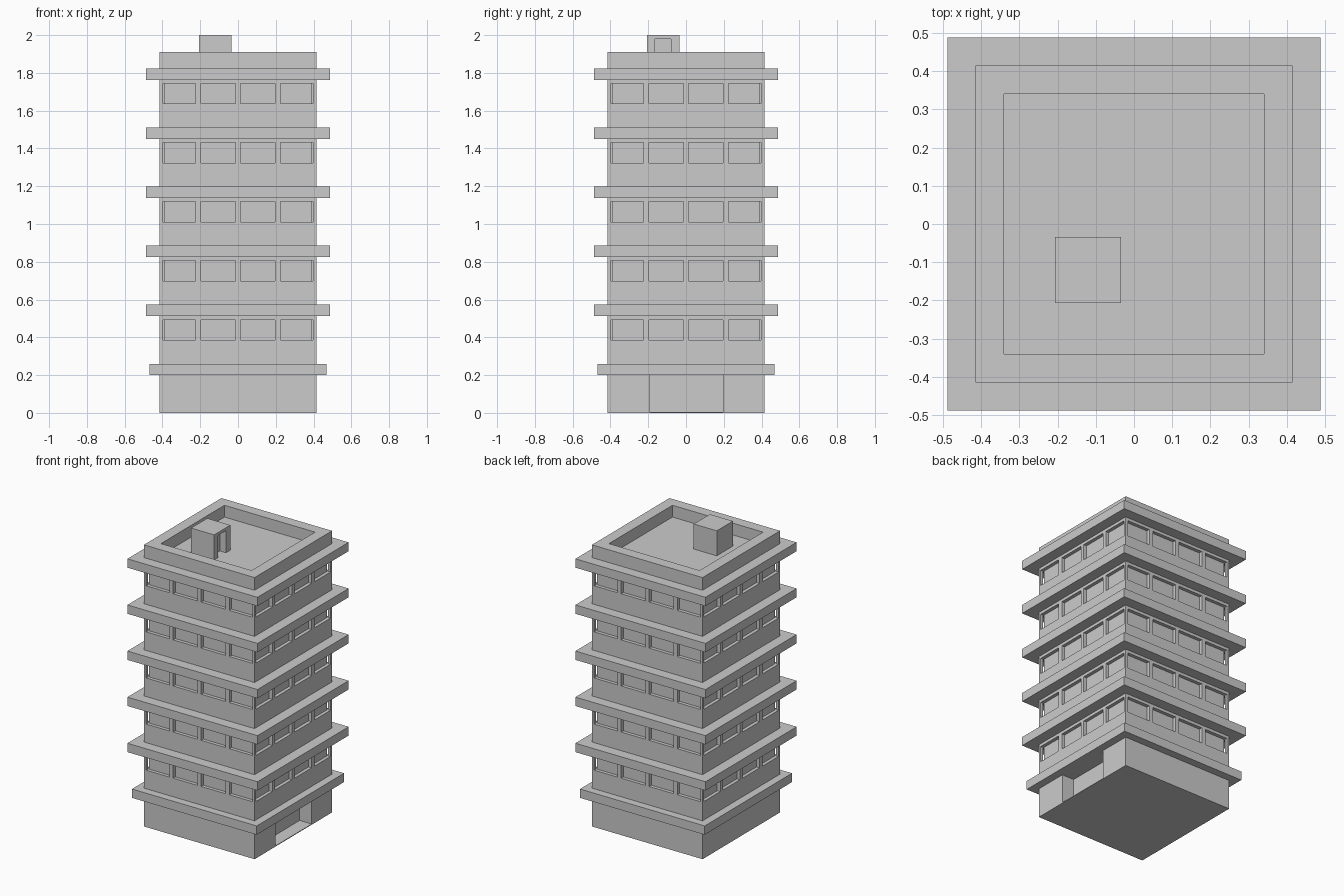
import bpy
import bmesh

if "Cube" in bpy.data.objects:
    bpy.data.objects.remove(bpy.data.objects["Cube"])

HALF = 0.415        # wall half width
CORE = 0.392        # window back plane
ROOF = 1.83         # sunken roof level
PITCH = 0.3127      # storey height


def finish(bm, name, helper=False):
    me = bpy.data.meshes.new(name)
    bm.to_mesh(me)
    bm.free()
    ob = bpy.data.objects.new(name, me)
    bpy.context.collection.objects.link(ob)
    if helper:
        ob.hide_render = True
        ob.hide_viewport = True
        ob.display_type = 'WIRE'
    return ob


def add_box(bm, x, y, z):
    vs = bmesh.ops.create_cube(bm, size=1)['verts']
    for v in vs:
        for i, (a, b) in enumerate((x, y, z)):
            v.co[i] = a if v.co[i] < 0 else b


def cut(ob, cutter):
    m = ob.modifiers.new("cut", 'BOOLEAN')
    m.operation = 'DIFFERENCE'
    m.solver = 'EXACT'
    m.use_self = True
    m.object = cutter


# Tower: stepped square profile with a projecting slab at every storey
profile = [(HALF, 0)]
for i in range(6):
    z = 0.2 + i * PITCH
    w = 0.468 if i == 0 else 0.488
    profile += [(HALF, z), (w, z), (w, z + 0.06), (HALF, z + 0.06)]
profile.append((HALF, 1.91))

bm = bmesh.new()
rings = [[bm.verts.new((sx * w, sy * w, z))
          for sx, sy in ((-1, -1), (1, -1), (1, 1), (-1, 1))] for w, z in profile]
for lo, hi in zip(rings, rings[1:]):
    for k in range(4):
        n = (k + 1) % 4
        bm.faces.new((lo[k], lo[n], hi[n], hi[k]))
bm.faces.new(rings[0][::-1])
bm.faces.new(rings[-1])
tower = finish(bm, "tower")

# Window recesses: four per side on five storeys
bm = bmesh.new()
spans = [(-0.398, -0.225), (-0.196, -0.014), (0.014, 0.196), (0.225, 0.398)]
for i in range(5):
    z = (0.386 + i * PITCH, 0.493 + i * PITCH)
    for s in spans:
        for side in ((-0.44, -CORE), (CORE, 0.44)):
            add_box(bm, s, side, z)
            add_box(bm, side, s, z)
cut(tower, finish(bm, "window_cutter", True))

# Entrance recess on the right side and sunken roof behind the parapet
bm = bmesh.new()
add_box(bm, (0.325, 0.44), (-0.19, 0.197), (0.005, 0.2))
add_box(bm, (-0.34, 0.34), (-0.34, 0.34), (ROOF, 2.0))
cut(tower, finish(bm, "entrance_and_roof_cutter", True))

# Rooftop stair hut with a doorway facing right
bm = bmesh.new()
add_box(bm, (-0.207, -0.034), (-0.207, -0.034), (ROOF, 2.0))
hut = finish(bm, "stair_hut")
bm = bmesh.new()
add_box(bm, (-0.08, 0.0), (-0.165, -0.08), (ROOF - 0.05, 1.98))
cut(hut, finish(bm, "hut_door_cutter", True))
